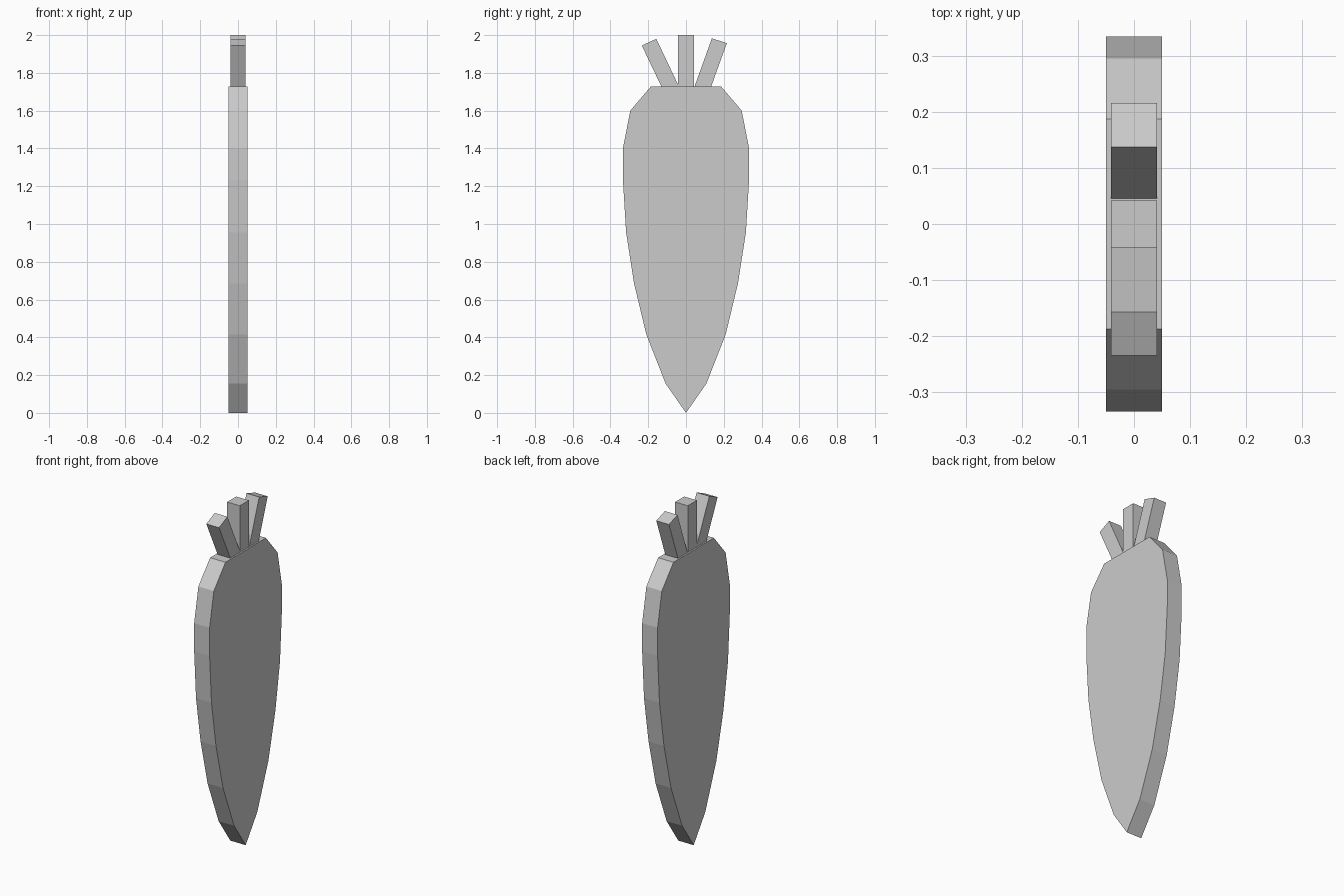
import bpy, bmesh

if "Cube" in bpy.data.objects:
    bpy.data.objects.remove(bpy.data.objects["Cube"])


def slab(name, outline, half):
    """Extrude a closed (y, z) outline symmetrically along x."""
    bm = bmesh.new()
    face = bm.faces.new([bm.verts.new((-half, y, z)) for y, z in outline])
    ext = bmesh.ops.extrude_face_region(bm, geom=[face], use_keep_orig=True)
    moved = [v for v in ext["geom"] if isinstance(v, bmesh.types.BMVert)]
    bmesh.ops.translate(bm, verts=moved, vec=(2 * half, 0, 0))
    bmesh.ops.recalc_face_normals(bm, faces=bm.faces)
    mesh = bpy.data.meshes.new(name)
    bm.to_mesh(mesh)
    bm.free()
    obj = bpy.data.objects.new(name, mesh)
    bpy.context.collection.objects.link(obj)
    return obj


# Root: half profile from tip to shoulder, mirrored across y
half_profile = [(0.108, 0.155), (0.21, 0.415), (0.275, 0.685), (0.317, 0.955),
                (0.334, 1.235), (0.334, 1.40), (0.295, 1.60), (0.187, 1.727)]
root = [(0, 0)] + half_profile + [(-y, z) for y, z in reversed(half_profile)]
slab("carrot_root", root, 0.05)

# Stalks: one upright, two splayed, all cut flat at the root's top
stalks = {
    "stalk_middle": [(-0.042, 1.727), (0.042, 1.727), (0.042, 2.0), (-0.042, 2.0)],
    "stalk_right": [(0.045, 1.727), (0.133, 1.727), (0.216, 1.957), (0.137, 1.983)],
    "stalk_left": [(-0.13, 1.727), (-0.037, 1.727), (-0.157, 1.98), (-0.234, 1.945)],
}
for name, outline in stalks.items():
    slab(name, outline, 0.041)
